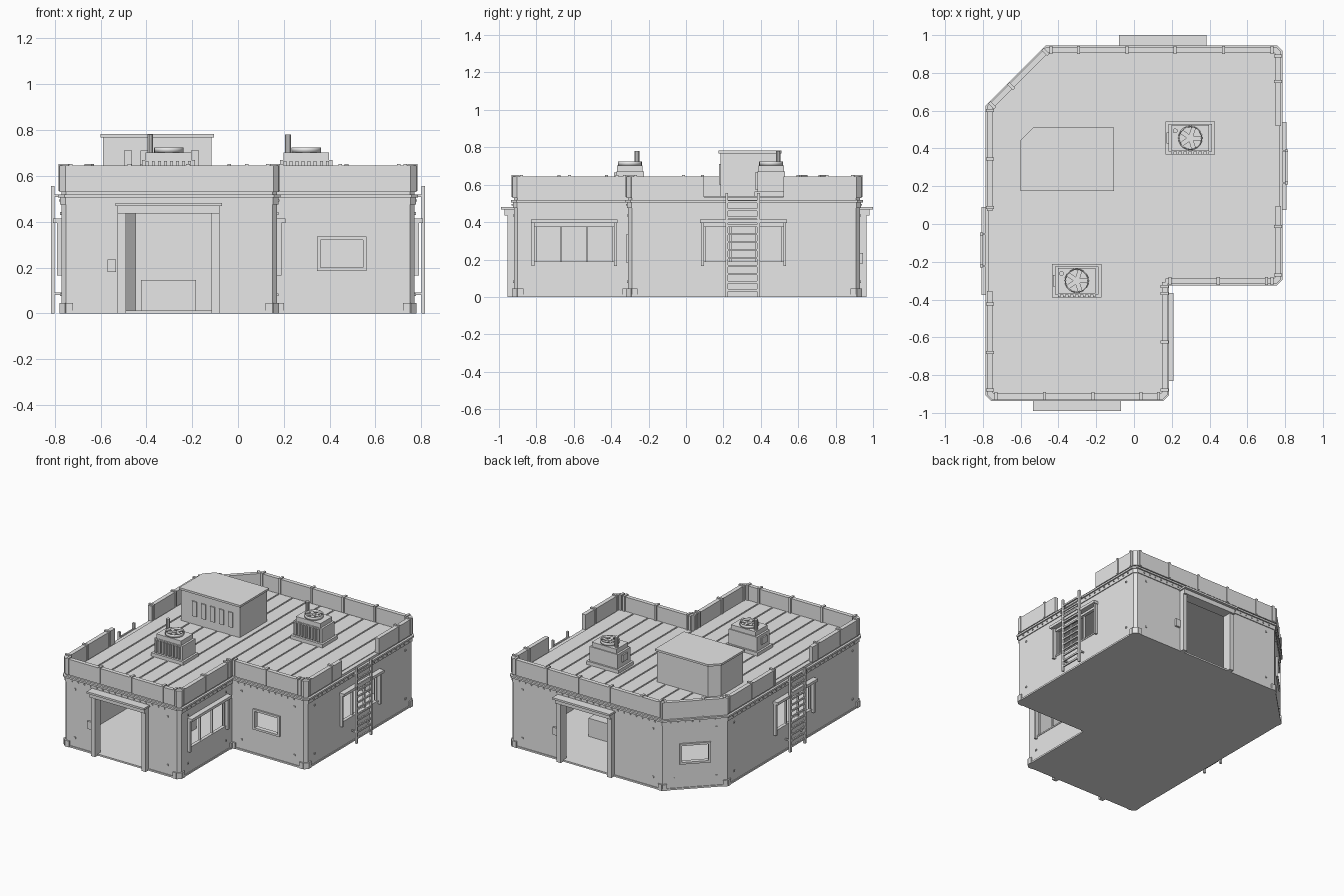
import bpy, bmesh, math
from mathutils import Vector

cube = bpy.data.objects.get("Cube")
if cube:
    bpy.data.objects.remove(cube, do_unlink=True)

paint = bpy.data.materials.new("light_grey")
paint.use_nodes = True
paint.diffuse_color = (0.8, 0.8, 0.8, 1)
paint.node_tree.nodes["Principled BSDF"].inputs["Base Color"].default_value = (0.8, 0.8, 0.8, 1)

WALL_TOP, DECK, RAIL = 0.475, 0.535, 0.645

# Footprint, counter-clockwise from the front left corner
PLAN = [Vector(p) for p in [
    (-0.75, -0.92), (0.15, -0.92), (0.17, -0.9), (0.17, -0.31), (0.75, -0.31), (0.77, -0.29),
    (0.77, 0.91), (0.75, 0.93), (-0.46, 0.93), (-0.77, 0.62), (-0.77, -0.9)]]
FRONT, NOTCH_SIDE, NOTCH_FRONT, RIGHT, BACK, CHAMFER, LEFT = 0, 2, 3, 5, 7, 8, 9
WORLD = (Vector((0, 0)), Vector((1, 0)), Vector((0, 1)))


def edge(i):
    """Origin, direction and outward normal of one side of the plan."""
    a, b = PLAN[i], PLAN[(i + 1) % len(PLAN)]
    d = (b - a).normalized()
    return a, d, Vector((d.y, -d.x))


def length(i):
    return (PLAN[(i + 1) % len(PLAN)] - PLAN[i]).length


def outset(dist):
    """The plan grown outward by a distance, with mitred corners."""
    pts = []
    for i, p in enumerate(PLAN):
        n, m = edge(i - 1)[2], edge(i)[2]
        pts.append(p + (n + m) * dist / (1 + n.dot(m)))
    return pts


class Part:
    """Collects boxes and prisms into a single named object."""

    def __init__(self, name):
        self.name, self.bm = name, bmesh.new()

    def prism(self, pts, z0, z1):
        low = [self.bm.verts.new((p[0], p[1], z0)) for p in pts]
        top = [self.bm.verts.new((p[0], p[1], z1)) for p in pts]
        self.bm.faces.new(low)
        self.bm.faces.new(top)
        for i in range(len(pts)):
            j = (i + 1) % len(pts)
            self.bm.faces.new((low[i], low[j], top[j], top[i]))
        return self

    def box(self, frame, u0, u1, n0, n1, z0, z1):
        o, d, n = frame
        return self.prism([o + d * u + n * v for u, v in ((u0, n0), (u1, n0), (u1, n1), (u0, n1))], z0, z1)

    def tube(self, x, y, r, z0, z1, sides=20):
        turn = math.tau / sides
        return self.prism([(x + r * math.cos(i * turn), y + r * math.sin(i * turn)) for i in range(sides)], z0, z1)

    def done(self):
        bmesh.ops.recalc_face_normals(self.bm, faces=self.bm.faces)
        mesh = bpy.data.meshes.new(self.name)
        self.bm.to_mesh(mesh)
        self.bm.free()
        mesh.materials.append(paint)
        obj = bpy.data.objects.new(self.name, mesh)
        bpy.context.collection.objects.link(obj)
        return obj


# Openings: side -> start, end, sill height, head height
DOORS = {FRONT: (0.26, 0.635), BACK: (0.41, 0.785)}
WINDOWS = {NOTCH_SIDE: (0.09, 0.515), RIGHT: (0.385, 0.81), LEFT: (0.55, 0.975)}
HATCHES = {NOTCH_FRONT: (0.18, 0.385), CHAMFER: (0.12, 0.32)}
HOLES = {}
HOLES.update({k: v + (0.012, 0.435) for k, v in DOORS.items()})
HOLES.update({k: v + (0.18, 0.385) for k, v in WINDOWS.items()})
HOLES.update({k: v + (0.19, 0.33) for k, v in HATCHES.items()})

# Floor, walls and roof slab with its cornice
Part("floor").prism(outset(0.006), 0, 0.012).done()
walls = Part("walls")
for i in range(len(PLAN)):
    f, L = edge(i), length(i)
    if i not in HOLES:
        walls.box(f, 0, L, -0.03, 0, 0, WALL_TOP)
        continue
    a, b, sill, head = HOLES[i]
    walls.box(f, 0, a, -0.03, 0, 0, WALL_TOP).box(f, b, L, -0.03, 0, 0, WALL_TOP)
    walls.box(f, a, b, -0.03, 0, head, WALL_TOP)
    if sill > 0.02:
        walls.box(f, a, b, -0.03, 0, 0, sill)
walls.done()
cornice = Part("roof_cornice")
for grow, z0, z1 in ((0.006, WALL_TOP, 0.505), (0.016, 0.505, 0.518), (0.0, 0.518, DECK)):
    cornice.prism(outset(grow), z0, z1)
cornice.done()

# Corner feet, wall studs and cornice bolts
trim = Part("wall_trim")
for i in range(len(PLAN)):
    f, L = edge(i), length(i)
    if L < 0.1:
        trim.box(f, -0.004, L + 0.004, 0, 0.01, 0, 0.045)
        continue
    for u in (0, L - 0.03):
        trim.box(f, u, u + 0.03, 0, 0.01, 0, 0.045)
    for u in (0.07, L - 0.08):
        for z in (0.075, 0.43):
            trim.box(f, u, u + 0.012, 0, 0.006, z, z + 0.012)
    for k in range(1, int(L / 0.05)):
        trim.box(f, k * 0.05, k * 0.05 + 0.008, 0.004, 0.012, 0.488, 0.496)
trim.done()

# Roof planks running front to back
planks = Part("roof_planks")
strips = [(-0.745 + k * 0.1118, -0.745 + (k + 1) * 0.1118, -0.9) for k in range(8)]
strips += [(0.15 + k * 0.119, 0.15 + (k + 1) * 0.119, -0.29) for k in range(5)]
for x0, x1, y0 in strips:
    x0, x1 = x0 + 0.005, x1 - 0.005
    planks.prism([(x0, y0), (x1, y0), (x1, min(0.9, x1 + 1.34)), (x0, min(0.9, x0 + 1.34))], DECK, DECK + 0.005)
planks.done()

# Parapet panels with clips, open above the ladders
parapet, clips = Part("parapet"), Part("parapet_clips")
for i in range(len(PLAN)):
    f, L = edge(i), length(i)
    runs = [(-0.004, L + 0.004)]
    if i in (RIGHT, LEFT):
        a, b = WINDOWS[i]
        runs = [(-0.004, a), (b, L + 0.004)]
    for a, b in runs:
        parapet.box(f, a, b, -0.022, 0.008, DECK - 0.005, RAIL)
        if L > 0.1:
            spots = [0.02 + 0.256 * k for k in range(8)] + [L - 0.02]
            for u in spots:
                if a < u - 0.008 and u + 0.008 < b:
                    clips.box(f, u - 0.008, u + 0.008, -0.03, 0.013, DECK, RAIL + 0.008)
parapet.done()
clips.done()

# Doorways: posts, canopy and a control box
for i, (a, b) in DOORS.items():
    side, f = ("front" if i == FRONT else "back"), edge(i)
    frame = Part(side + "_door_frame")
    for u in (a - 0.035, b):
        frame.box(f, u, u + 0.035, -0.03, 0.035, 0, 0.45)
    frame.box(f, a - 0.035, b + 0.035, -0.03, 0.05, 0.435, 0.468).done()
    Part(side + "_door_canopy").box(f, a - 0.045, b + 0.045, 0, 0.07, 0.468, 0.482).done()
    Part(side + "_control_box").box(f, a - 0.08, a - 0.042, 0, 0.015, 0.18, 0.235).done()

# Wide windows: posts, mullions, sill and awning
for i, (a, b) in WINDOWS.items():
    f, win = edge(i), Part("wide_window_frame")
    for u in (a - 0.015, b):
        win.box(f, u, u + 0.015, 0, 0.02, 0.165, 0.4)
    for k in range(4):
        u = a + (b - a - 0.01) * k / 3
        win.box(f, u, u + 0.01, -0.02, -0.005, 0.18, 0.385)
    for z in (0.18, 0.375):
        win.box(f, a, b, -0.02, 0.004, z, z + 0.01)
    win.done()
    Part("window_awning").box(f, a - 0.02, b + 0.02, 0, 0.038, 0.395, 0.415).done()

# Small windows: raised border
for i, (a, b) in HATCHES.items():
    f, win = edge(i), Part("small_window_frame")
    for u in (a - 0.005, b - 0.01):
        win.box(f, u, u + 0.015, -0.02, 0.012, 0.185, 0.335)
    for z in (0.185, 0.32):
        win.box(f, a, b, -0.02, 0.012, z, z + 0.015)
    win.done()

# Ladders up to the roof gaps
for i in (RIGHT, LEFT):
    f, ladder, a = edge(i), Part("ladder"), WINDOWS[i][0] + 0.115
    b = a + 0.185
    for u in (a, b - 0.015):
        ladder.box(f, u, u + 0.015, 0.03, 0.046, 0, 0.555)
        for z in (0.08, 0.508):
            ladder.box(f, u + 0.003, u + 0.012, 0, 0.035, z, z + 0.01)
    for k in range(12):
        z = 0.03 + k * 0.043
        ladder.box(f, a, b, 0.033, 0.043, z, z + 0.012)
    ladder.done()

# Roof hut with louvres
def hut_plan(g):
    return [(-0.59 - g, 0.185 - g), (-0.115 + g, 0.185 - g), (-0.115 + g, 0.5 + g),
            (-0.53 - g / 2, 0.5 + g), (-0.59 - g, 0.44 + g / 2)]


Part("roof_hut").prism(hut_plan(0), DECK, 0.767).done()
Part("roof_hut_lid").prism(hut_plan(0.01), 0.767, 0.782).done()
louvres = Part("hut_louvres")
for k in range(5):
    x = -0.498 + k * 0.073
    louvres.box(WORLD, x, x + 0.036, 0.177, 0.185, 0.6, 0.71)
louvres.done()

# Roof coolers: plinth, finned body, fan and pipe, with a crate on the floor below
for cx, cy in ((-0.303, -0.3), (0.298, 0.455)):
    at = (Vector((cx, cy)), Vector((1, 0)), Vector((0, 1)))
    Part("cooler_plinth").box(at, -0.13, 0.13, -0.088, 0.088, DECK, 0.565).done()
    body = Part("cooler_body").box(at, -0.115, 0.115, -0.072, 0.075, 0.565, 0.67)
    body.box(at, -0.1, 0.1, -0.068, 0.068, 0.67, 0.703)
    body.box(at, -0.125, -0.115, -0.03, 0.03, 0.6, 0.65).done()
    fins = Part("cooler_fins")
    for k in range(8):
        u = -0.1 + k * 0.0265
        fins.box(at, u, u + 0.013, -0.086, -0.07, 0.575, 0.665)
    fins.done()
    fan = Part("cooler_fan").tube(cx, cy, 0.015, 0.7, 0.722)
    for k in range(5):
        d = Vector((math.cos(k * math.tau / 5), math.sin(k * math.tau / 5)))
        fan.box((Vector((cx, cy)), d, Vector((-d.y, d.x))), 0.01, 0.058, -0.012, 0.012, 0.712, 0.717)
    fan.done()
    bpy.ops.mesh.primitive_cylinder_add(vertices=20, radius=0.064, depth=0.022,
                                        end_fill_type='NOTHING', location=(cx, cy, 0.714))
    ring = bpy.context.object
    ring.name = "cooler_fan_ring"
    ring.data.materials.append(paint)
    rim = ring.modifiers.new("rim", 'SOLIDIFY')
    rim.thickness = 0.006
    bpy.ops.object.shade_smooth_by_angle()
    Part("cooler_pipe").tube(cx - 0.08, cy + 0.038, 0.013, 0.66, 0.78, 10).done()
    Part("floor_crate").box(at, -0.12, 0.12, -0.08, 0.08, 0.012, 0.145).done()
